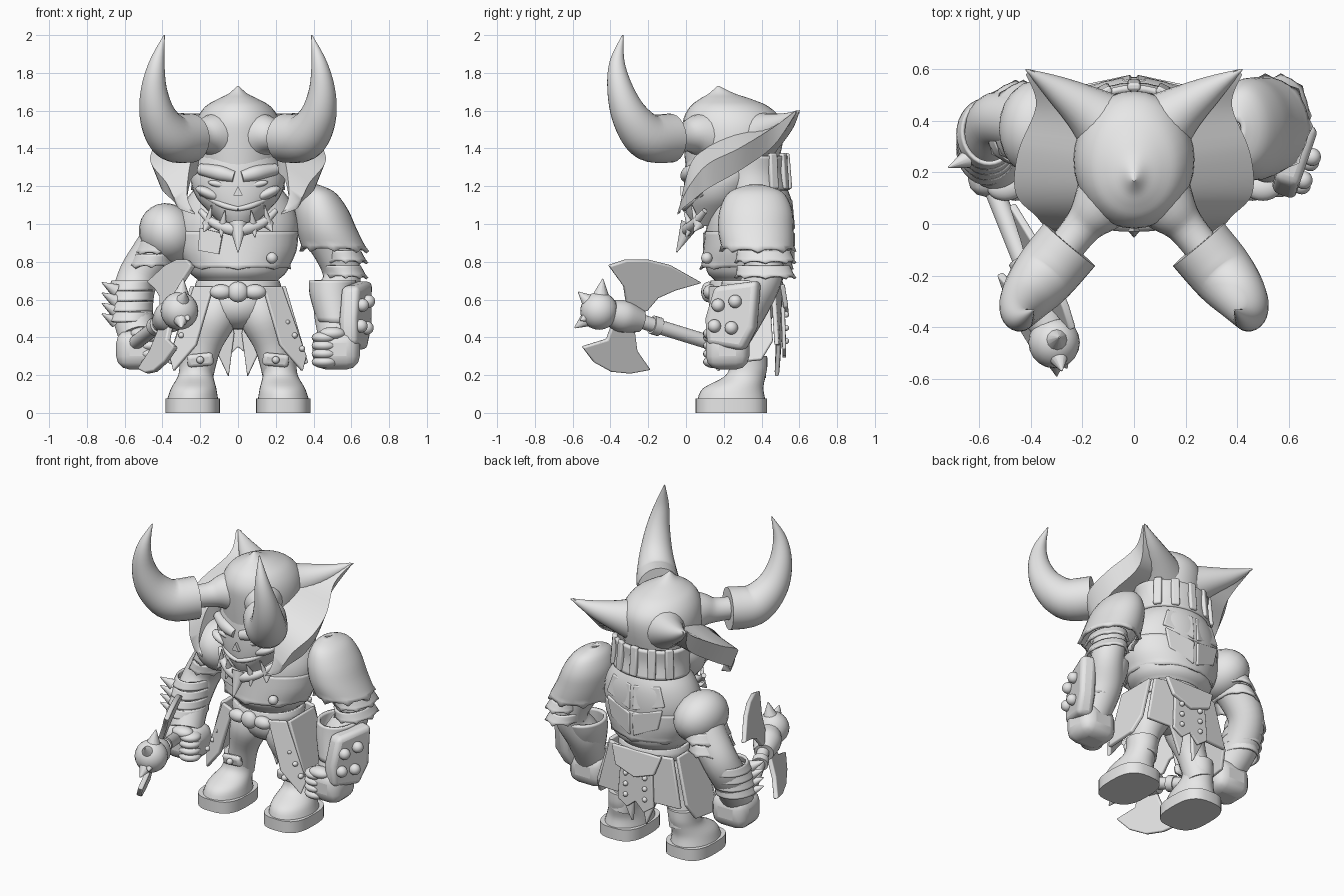
import bpy
import bmesh
from math import cos, sin, tau, copysign, radians
from mathutils import Vector, Quaternion, Matrix, Euler

cube = bpy.data.objects.get("Cube")
if cube:
    bpy.data.objects.remove(cube, do_unlink=True)

grey = bpy.data.materials.new("plain grey")
grey.use_nodes = True
grey.diffuse_color = (.8, .8, .8, 1)
grey.node_tree.nodes["Principled BSDF"].inputs["Base Color"].default_value = grey.diffuse_color


def place(name, bm, side=1, thick=0, bevel=0):
    """Turn a bmesh into a shaded object, mirrored in x when side is -1."""
    bmesh.ops.scale(bm, vec=(side, 1, 1), verts=bm.verts)
    bmesh.ops.recalc_face_normals(bm, faces=bm.faces)
    mesh = bpy.data.meshes.new(name)
    bm.to_mesh(mesh)
    bm.free()
    mesh.materials.append(grey)
    part = bpy.data.objects.new(name, mesh)
    bpy.context.collection.objects.link(part)
    bpy.ops.object.select_all(action="DESELECT")
    part.select_set(True)
    bpy.context.view_layer.objects.active = part
    bpy.ops.object.shade_smooth_by_angle(angle=radians(40))
    if thick:
        part.modifiers.new("thickness", "SOLIDIFY").thickness = thick
    if bevel:
        rounding = part.modifiers.new("rounding", "BEVEL")
        rounding.width, rounding.segments = bevel, 3
    return part


def refine(rows, steps):
    """Smooth interpolation through the given rows of numbers."""
    rows = [tuple(row) for row in rows]
    result = []
    for before, start, end, after in zip(rows[:1] + rows, rows, rows[1:], rows[2:] + rows[-1:]):
        for step in range(steps):
            t = step / steps
            result.append([b + .5 * t * (c - a + t * (2 * a - 5 * b + 4 * c - d + t * (3 * b - a - 3 * c + d)))
                           for a, b, c, d in zip(before, start, end, after)])
    return result + [rows[-1]]


def skin(rings, caps=True):
    """Join rings of points with quads."""
    bm = bmesh.new()
    loops = [[bm.verts.new(point) for point in ring] for ring in rings]
    for low, high in zip(loops, loops[1:]):
        for i in range(len(low)):
            bm.faces.new((low[i - 1], low[i], high[i], high[i - 1]))
    if caps:
        bm.faces.new(loops[0])
        bm.faces.new(loops[-1])
    return bm


def stack(name, rows, side=1, steps=4, sides=32, power=1, jag=0, thick=0):
    """Oval rings given as (z, centre x, centre y, radius x, radius y)."""
    rings = []
    rows = refine(rows, steps)
    for row in rows:
        z, cx, cy, rx, ry = row
        ring = []
        for i in range(sides):
            c, s = cos(tau * i / sides), sin(tau * i / sides)
            drop = jag * (i % 4 == 0) if row is rows[-1] else 0
            ring.append((cx + (rx + drop) * copysign(abs(c) ** power, c),
                         cy + (ry + drop) * copysign(abs(s) ** power, s), z - drop))
        rings.append(ring)
    return place(name, skin(rings, caps=not thick), side, thick)


def tube(name, path, side=1, steps=5, sides=20):
    """Round sweep through points given as (x, y, z, radius)."""
    path = refine(path, steps)
    points = [Vector(p[:3]) for p in path]
    last, turn, rings = Vector((0, 0, 1)), Quaternion(), []
    for i, point in enumerate(points):
        heading = (points[min(i + 1, len(points) - 1)] - points[max(i - 1, 0)]).normalized()
        turn = last.rotation_difference(heading) @ turn
        last, radius = heading, path[i][3]
        rings.append([point + turn @ Vector((radius * cos(tau * k / sides), radius * sin(tau * k / sides), 0))
                      for k in range(sides)])
    return place(name, skin(rings), side)


def spike(name, base, tip, radius, side=1, end=.003):
    return tube(name, [(*base, radius), (*tip, end)], side, steps=1, sides=12)


def blob(name, at, size, side=1, turn=(0, 0, 0)):
    bm = bmesh.new()
    shape = Matrix.LocRotScale(Vector(at), Euler(turn), Vector(size))
    bmesh.ops.create_uvsphere(bm, u_segments=20, v_segments=12, radius=1, matrix=shape)
    return place(name, bm, side)


def block(name, at, size, side=1, turn=(0, 0, 0), bevel=.02):
    bm = bmesh.new()
    bmesh.ops.create_cube(bm, size=1, matrix=Matrix.LocRotScale(Vector(at), Euler(turn), Vector(size)))
    return place(name, bm, side, bevel=bevel)


def plate(name, outline, thick, side=1, bevel=0):
    bm = bmesh.new()
    face = bm.faces.new([bm.verts.new(p) for p in outline])
    face.normal_update()
    push = face.normal * thick
    bmesh.ops.translate(bm, vec=-push / 2, verts=bm.verts)
    new = bmesh.ops.extrude_face_region(bm, geom=[face], use_keep_orig=True)["geom"]
    bmesh.ops.translate(bm, vec=push, verts=[v for v in new if isinstance(v, bmesh.types.BMVert)])
    return place(name, bm, side, bevel=bevel)


def pair(build, name, *shape, **options):
    for label, side in (("left_", 1), ("right_", -1)):
        build(label + name, *shape, side=side, **options)


# Helmet, its flared cheek guards, back spikes and horns
stack("helmet_dome", [(1.28, 0, .24, .22, .24), (1.45, 0, .25, .235, .265), (1.55, 0, .245, .22, .26),
                      (1.62, 0, .23, .175, .21), (1.66, 0, .21, .11, .14), (1.69, 0, .19, .05, .07),
                      (1.73, 0, .17, .005, .005)])
guard = refine([(.4, .6, 1.6, .42, .58, 1.6, .015), (.19, .45, 1.52, .38, .46, 1.51, .1),
                (.2, .25, 1.48, .45, .28, 1.4, .12), (.21, .12, 1.41, .46, .12, 1.32, .13),
                (.25, .03, 1.33, .38, .03, 1.22, .1), (.27, -.02, 1.16, .33, -.02, 1.13, .05),
                (.24, -.03, 1.07, .23, -.045, 1.06, .01)], 5)
pair(lambda name, side: place(name, skin(
    [[(a, b, c), (d, e, f), (d - .4 * drop, e, f - drop), (a, b, c - drop)] for a, b, c, d, e, f, drop in guard]),
    side), "cheek_guard")
pair(tube, "back_spike", [(.06, .34, 1.45, .16), (.18, .44, 1.49, .1), (.31, .53, 1.54, .05), (.42, .6, 1.6, .003)])
pair(tube, "horn_socket", [(.06, .16, 1.46, .16), (.14, .06, 1.47, .11), (.2, -.01, 1.46, .075), (.28, -.11, 1.46, .07)])
pair(tube, "horn", [(.25, -.08, 1.455, .13), (.35, -.2, 1.46, .125), (.42, -.29, 1.56, .1),
                    (.445, -.345, 1.7, .072), (.43, -.365, 1.85, .042), (.39, -.335, 2, .003)], sides=24)

# Skull face with brows, eyes, nose, mouth and jaw
stack("skull", [(.99, 0, .13, .08, .1), (1.06, 0, .15, .15, .15), (1.14, 0, .17, .22, .18),
                (1.24, 0, .19, .25, .2), (1.34, 0, .2, .22, .2), (1.45, 0, .2, .18, .18)])
pair(tube, "brow", [(.02, 0, 1.25, .03), (.1, .02, 1.27, .04), (.2, .08, 1.29, .03)])
pair(blob, "eye", (.1, .02, 1.21), (.06, .02, .018), turn=(0, -.2, 0))
pair(blob, "cheekbone", (.15, .06, 1.16), (.08, .05, .03), turn=(0, -.4, 0))
pair(tube, "lip", [(0, -.01, 1.08, .012), (.08, .01, 1.1, .015), (.2, .09, 1.16, .01)])
plate("nose_hole", [(-.025, -.02, 1.15), (.025, -.02, 1.15), (0, -.02, 1.2)], .02)

# Jagged chin guard hung below the jaw
tube("chin_guard", [(-.2, .1, 1.07, .015), (-.12, .04, 1, .025), (0, .01, .97, .035),
                    (.12, .04, 1, .025), (.2, .1, 1.07, .015)])
spike("chin_spike", (0, .02, 1), (0, -.05, .85), .05)
for i in (1, 2):
    pair(spike, f"chin_tooth_{i}", (.08 * i, .04 * i - .01, 1), (.09 * i, .04 * i - .04, .9 + .03 * i), .03)
    pair(spike, f"chin_tusk_{i}", (.08 * i, .04 * i - .02, 1), (.07 * i, .04 * i - .05, 1.04 + .03 * i), .02)

# Torso with chest, back plates and collar
stack("torso", [(.6, 0, .33, .16, .14), (.69, 0, .33, .2, .17), (.75, 0, .33, .26, .22), (.87, 0, .33, .3, .23),
                (1, 0, .34, .32, .23), (1.12, 0, .35, .28, .21), (1.22, 0, .35, .2, .17), (1.3, 0, .33, .14, .14)])
stack("chest_armour", [(.96, 0, .335, .32, .235), (.86, 0, .33, .31, .24), (.77, 0, .32, .27, .24)],
      jag=.01, thick=.01)
blob("chest_ring", (.18, .11, .82), (.03, .03, .03))
plate("chest_patch", [(-.2, .13, .98), (-.08, .1, .95), (-.1, .1, .84), (-.21, .13, .86)], .02)
pair(plate, "back_plate", [(.01, .565, .8), (.17, .53, .87), (.2, .53, 1), (.01, .57, .95)], .02, bevel=.008)
pair(plate, "upper_back_plate", [(.01, .57, .97), (.21, .52, 1.02), (.17, .51, 1.14), (.01, .555, 1.13)],
     .02, bevel=.008)
stack("collar", [(1.36, 0, .35, .25, .19), (1.27, 0, .35, .24, .185), (1.18, 0, .36, .25, .19)], thick=.025)
for i in range(5):
    angle = tau * (.1 + .075 * i)
    block(f"collar_rib_{i}", (.25 * cos(angle), .35 + .19 * sin(angle), 1.28), (.05, .03, .19),
          turn=(.08, 0, angle - tau / 4), bevel=.01)

# Belt, buckle and hips
stack("belt", [(.62, 0, .32, .22, .19), (.66, 0, .32, .23, .2), (.7, 0, .32, .22, .19)], thick=.03)
blob("buckle", (0, .12, .64), (.055, .04, .055))
pair(blob, "belt_stud", (.09, .13, .64), (.06, .04, .04))
blob("hips", (0, .33, .57), (.17, .15, .13))

# Armoured skirt
pair(plate, "front_skirt_panel", [(.13, .13, .67), (.23, .18, .67), (.36, .2, .3), (.34, .17, .22), (.22, .13, .36)],
     .025, bevel=.008)
pair(plate, "side_skirt_panel", [(.24, .18, .67), (.24, .44, .67), (.32, .46, .38), (.35, .4, .28), (.36, .2, .26)],
     .025, bevel=.008)
pair(plate, "rear_skirt_panel", [(.23, .46, .67), (.08, .5, .67), (.02, .5, .42), (.05, .48, .19), (.13, .49, .36),
                                 (.3, .48, .36)], .025, bevel=.008)
plate("rear_flap", [(-.11, .51, .66), (.11, .51, .66), (.13, .52, .34), (.06, .52, .3), (0, .52, .35),
                    (-.06, .52, .29), (-.13, .52, .34)], .02, bevel=.006)
plate("rear_belt_plate", [(-.18, .51, .68), (.18, .51, .68), (.14, .53, .56), (0, .53, .51), (-.14, .53, .56)],
      .025, bevel=.008)
for i in range(3):
    height = .38 + .07 * i
    pair(blob, f"rear_flap_rivet_{i}", (.07, .53, height), (.016, .016, .016))
    pair(blob, f"front_skirt_rivet_{i}", (.34 - .04 * i, .17, height - .04), (.016, .02, .016))

# Legs and boots
pair(tube, "leg", [(.09, .33, .6, .11), (.13, .31, .5, .12), (.18, .32, .35, .09), (.22, .34, .18, .085)])
pair(stack, "boot_sole", [(0, .24, .24, .145, .19), (.075, .24, .24, .145, .19)], steps=1, power=.7)
pair(stack, "boot", [(.07, .24, .24, .135, .18), (.13, .235, .25, .12, .16), (.19, .225, .31, .095, .11),
                     (.24, .22, .33, .09, .1), (.3, .215, .33, .095, .1)])
pair(block, "knee_guard", (.2, .23, .28), (.14, .04, .07), turn=(.2, .1, .1))
pair(blob, "knee_rivet", (.2, .2, .28), (.02, .02, .02))

# Left arm with large pauldron, lames and bracer shield
tube("left_arm", [(.42, .37, 1.02, .13), (.51, .4, .86, .11), (.55, .41, .72, .1),
                  (.51, .33, .57, .11), (.52, .24, .38, .09)])
stack("left_pauldron", [(1.21, .4, .37, .02, .03), (1.17, .42, .37, .09, .14), (1.08, .44, .37, .14, .19),
                        (.97, .47, .37, .16, .2), (.87, .51, .38, .17, .19)], jag=.015, thick=.02)
for i in range(2):
    z = .86 - .08 * i
    stack(f"left_lame_{i}", [(z, .55, .41, .1, .14), (z - .055, .57, .42, .11, .155)], jag=.01, thick=.015)
plate("left_bracer_shield", [(.59, .16, .67), (.67, .39, .7), (.67, .37, .45), (.64, .31, .33),
                             (.58, .12, .36), (.58, .11, .5)], .1, bevel=.03)
for y, z in ((.19, .57), (.28, .59), (.17, .46), (.26, .45)):
    blob("left_bracer_rivet", (.59 + .36 * y, y - .02, z), (.035, .035, .035))
stack("left_bracer_cuff", [(.7, .5, .34, .125, .15), (.62, .5, .32, .12, .14), (.48, .52, .28, .1, .12)], thick=.02)

# Right arm with shoulder lames and spiked bracer
tube("right_arm", [(.34, .37, .98, .13), (.45, .4, .84, .115), (.535, .4, .7, .11), (.56, .32, .55, .11),
                   (.53, .22, .4, .1)], side=-1)
blob("right_shoulder", (.37, .37, .95), (.15, .19, .165), side=-1, turn=(0, .6, 0))
for i in range(2):
    z = .91 - .07 * i
    stack(f"right_lame_{i}", [(z, .41 + .03 * i, .38, .11, .15), (z - .06, .43 + .03 * i, .39, .12, .16)],
          side=-1, jag=.01, thick=.015)
for i in range(4):
    z = .7 - .055 * i
    stack(f"right_bracer_band_{i}", [(z, .56, .36 - .02 * i, .11, .13), (z - .05, .57, .35 - .02 * i, .12, .14)],
          side=-1, thick=.015)
    spike(f"right_bracer_spike_{i}", (.65, .25, z - .05), (.72, .22, z - .01), .035, side=-1)

# Fists with curled fingers
pair(block, "fist", (.52, .22, .335), (.25, .23, .21), bevel=.07)
for i in range(4):
    pair(blob, f"finger_{i}", (.46, .155, .27 + .043 * i), (.07, .065, .034))
pair(blob, "thumb", (.5, .14, .42), (.07, .05, .035))

# Axe: shaft, socket, spiked ball and two blades
tube("axe_shaft", [(-.57, .2, .35, .038), (-.31, -.45, .55, .038)], steps=1)
tube("shaft_ring", [(-.44, -.14, .455, .05), (-.42, -.18, .467, .05)], steps=1)
tube("axe_socket", [(-.4, -.24, .485, .06), (-.36, -.33, .51, .085), (-.33, -.4, .53, .07)])
ball = Vector((-.31, -.46, .54))
blob("axe_ball", ball, (.1, .1, .1))
for reach in ((.01, -.13, -.09), (.02, .02, .17), (.03, -.11, .1), (.05, -.1, -.05)):
    spike("axe_ball_spike", ball + Vector(reach) * .4, ball + Vector(reach), .05)


def blade(name, outline):
    plate(name, [(-.5 - .42 * y + .35 * (z - .52), y, z) for y, z in outline], .03, bevel=.008)


blade("upper_axe_blade", [(-.41, .78), (-.32, .81), (-.2, .81), (-.08, .78), (.08, .69), (-.06, .65),
                          (-.15, .61), (-.21, .54), (-.31, .54), (-.33, .67)])
blade("lower_axe_blade", [(-.55, .35), (-.49, .27), (-.4, .22), (-.3, .21), (-.19, .23), (-.26, .33),
                          (-.28, .48), (-.38, .5), (-.42, .39)])
